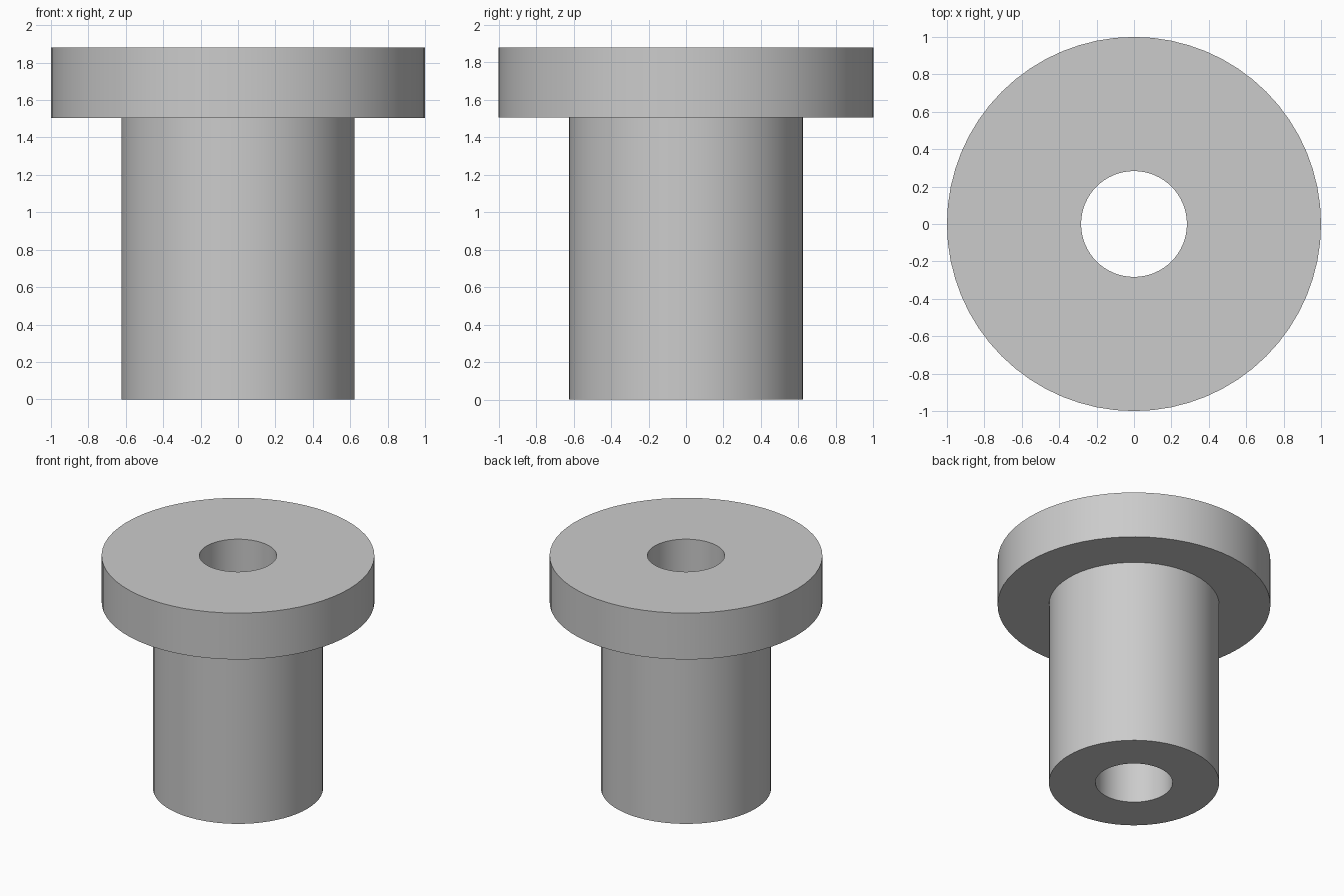
import bpy
import bmesh
from math import cos, sin, tau, radians

SEGMENTS = 64
BORE, SLEEVE, FLANGE = 0.283, 0.624, 1.0
LEDGE, TOP = 1.505, 1.88

cube = bpy.data.objects.get("Cube")
if cube:
    bpy.data.objects.remove(cube, do_unlink=True)

# Plain grey metal
grey = bpy.data.materials.new("grey_metal")
grey.use_nodes = True
colour = (0.6, 0.6, 0.6, 1)
grey.diffuse_color = colour
grey.node_tree.nodes["Principled BSDF"].inputs["Base Color"].default_value = colour


def lathe(name, profile):
    """Turn a closed (radius, height) outline around the z axis."""
    bm = bmesh.new()
    rings = []
    for r, z in profile:
        rings.append([bm.verts.new((r * cos(tau * i / SEGMENTS), r * sin(tau * i / SEGMENTS), z))
                      for i in range(SEGMENTS)])
    for low, high in zip(rings, rings[1:] + rings[:1]):
        for i in range(SEGMENTS):
            j = (i + 1) % SEGMENTS
            bm.faces.new((low[i], low[j], high[j], high[i]))
    bmesh.ops.recalc_face_normals(bm, faces=bm.faces)
    mesh = bpy.data.meshes.new(name)
    bm.to_mesh(mesh)
    bm.free()
    mesh.materials.append(grey)
    obj = bpy.data.objects.new(name, mesh)
    bpy.context.collection.objects.link(obj)
    bpy.ops.object.select_all(action="DESELECT")
    obj.select_set(True)
    bpy.context.view_layer.objects.active = obj
    bpy.ops.object.shade_smooth_by_angle(angle=radians(30))
    return obj


# Sleeve, wide flange and through bore in one turned piece
lathe("flanged_bushing", [(BORE, 0), (SLEEVE, 0), (SLEEVE, LEDGE),
                          (FLANGE, LEDGE), (FLANGE, TOP), (BORE, TOP)])
